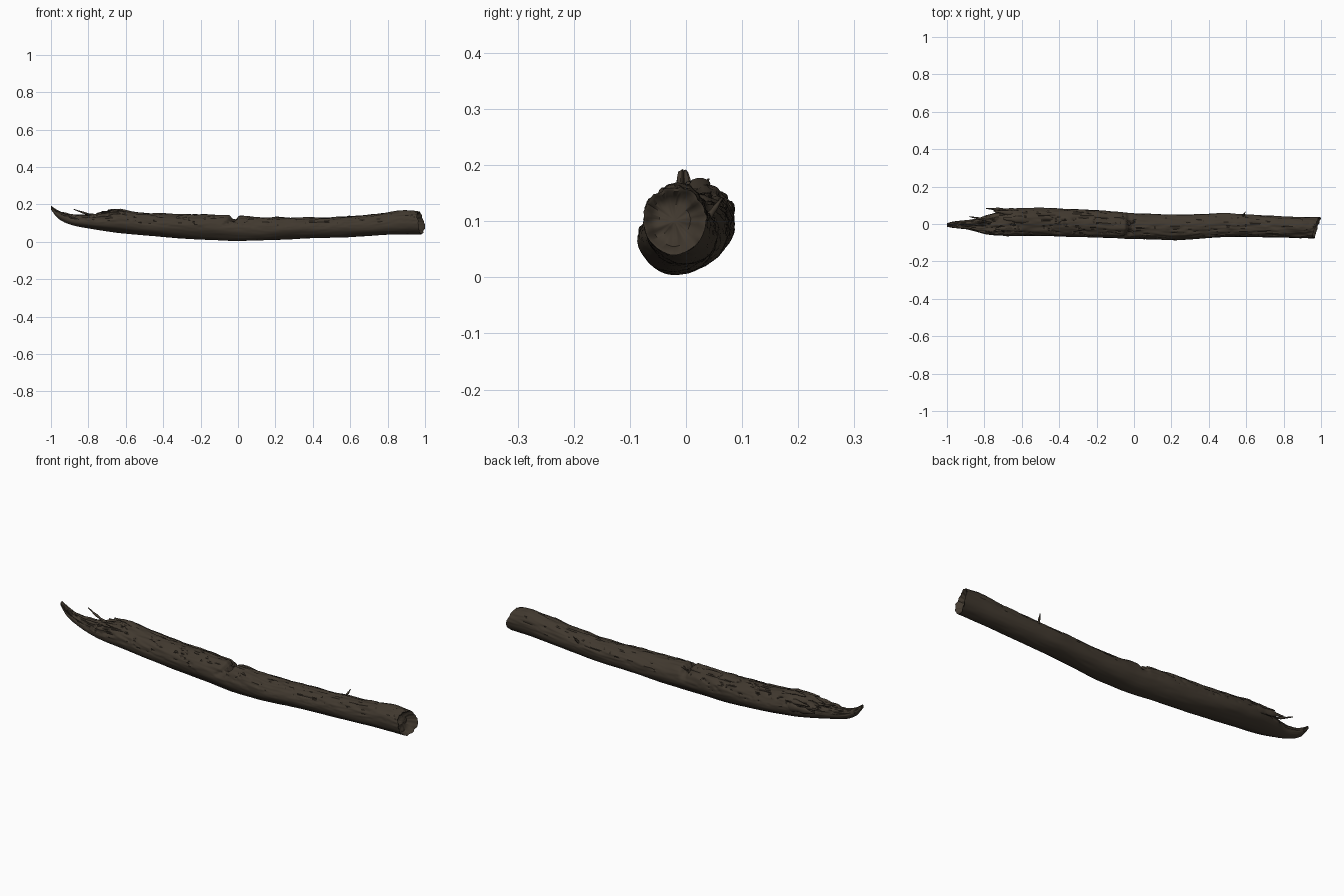
import bpy
import bmesh
import math
from mathutils import Vector, noise

default_cube = bpy.data.objects.get("Cube")
if default_cube:
    bpy.data.objects.remove(default_cube, do_unlink=True)


def make_material(name, colour):
    material = bpy.data.materials.new(name)
    material.use_nodes = True
    material.diffuse_color = colour
    material.node_tree.nodes["Principled BSDF"].inputs["Base Color"].default_value = colour
    return material


bark = make_material("dark brown bark", (0.052, 0.040, 0.028, 1))
crevice = make_material("shadowy crevice brown", (0.028, 0.021, 0.015, 1))

# Trunk stations: x, front y, back y, underside z, top z
STATIONS = [
    (-1.0, -.015, .005, .172, .192),
    (-.96, -.022, .015, .118, .165),
    (-.9, -.026, .02, .092, .145),
    (-.85, -.04, .025, .08, .145),
    (-.78, -.057, .05, .068, .148),
    (-.7, -.064, .074, .056, .162),
    (-.64, -.066, .085, .048, .172),
    (-.5, -.066, .087, .033, .154),
    (-.2, -.07, .075, .012, .147),
    (0, -.08, .054, .004, .14),
    (.2, -.086, .05, .01, .127),
    (.5, -.07, .058, .022, .132),
    (.7, -.071, .046, .032, .144),
    (.9, -.076, .036, .04, .168),
    (1.0, -.076, .036, .042, .16),
]
RINGS = 420
SIDES = 72


def linear_section(x):
    x = max(-1, min(1, x))
    for a, b in zip(STATIONS, STATIONS[1:]):
        if x <= b[0]:
            t = (x - a[0]) / (b[0] - a[0])
            return [p + (q - p) * t for p, q in zip(a[1:], b[1:])]


def section(x):
    """Softened section, sharpening towards the broken tip."""
    reach = min(.03, (x + 1) * .5)
    samples = [linear_section(x + reach * k) for k in (-1, -.5, 0, .5, 1)]
    return [sum(values) / len(samples) for values in zip(*samples)]


def ramp(value, low, high):
    t = max(0, min(1, (value - low) / (high - low)))
    return t * t * (3 - 2 * t)


def trunk_point(x, angle):
    """Surface point and crack depth at one place on the log."""
    front, back, low, high = section(x)
    cy, cz = (front + back) / 2, (low + high) / 2
    ry, rz = (back - front) / 2, (high - low) / 2
    c, s = math.cos(angle), math.sin(angle)
    size = min(1, rz / .05)
    place = Vector((x * 4, c * 1.5, s * 1.5))
    upper = ramp(s, -.35, .6)
    torn = ramp(-x, .55, .72)
    # Broad lumps and fine grain stretched along the log
    swell = .004 * noise.noise(place)
    grain = .004 * noise.noise(Vector((x * 12, c * 6, s * 6))) * (.25 + upper)
    grain += .012 * noise.noise(Vector((x * 22, c * 4, s * 4))) * torn * upper
    # Long wandering cracks, mostly on the weathered upper side
    ridge = abs(noise.noise(Vector((x * 5 + 7, c * 3, s * 3))))
    crack = (1 - ramp(ridge, 0, .09)) * upper * (.45 + .55 * ramp(-x, -.2, .3))
    # Split across the top near the middle, slanting down the front
    line = -.02 + .06 * min(0, c) * (1 - s) + .008 * noise.noise(Vector((c * 9, s * 9, 0)))
    split = (1 - ramp(abs(x - line), .004, .03)) * ramp(s, -.1, .95)
    offset = (swell + grain - .007 * crack) * size - .022 * split
    return Vector((x, cy + (ry + offset) * c, cz + (rz + offset) * s)), max(crack, split)


def finish(bm, name):
    bmesh.ops.recalc_face_normals(bm, faces=bm.faces)
    mesh = bpy.data.meshes.new(name)
    bm.to_mesh(mesh)
    bm.free()
    obj = bpy.data.objects.new(name, mesh)
    bpy.context.collection.objects.link(obj)
    mesh.materials.append(bark)
    mesh.materials.append(crevice)
    bpy.ops.object.select_all(action="DESELECT")
    obj.select_set(True)
    bpy.context.view_layer.objects.active = obj
    bpy.ops.object.shade_smooth_by_angle(angle=math.radians(50))
    return obj


def bridge(bm, first, second):
    n = len(first)
    return [bm.faces.new((first[i], first[(i + 1) % n], second[(i + 1) % n], second[i]))
            for i in range(n)]


def build_trunk():
    bm = bmesh.new()
    previous = None
    for i in range(RINGS + 1):
        x = -1 + 2 * i / RINGS
        ring, depths = [], []
        for j in range(SIDES):
            point, depth = trunk_point(x, math.tau * j / SIDES)
            # Slanted, ragged sawn-off end
            cut = .035 * (.036 - point.y) / .11 + .015 * ramp(point.z, .08, .16)
            cut += .012 * noise.noise(Vector((0, point.y * 45, point.z * 45)))
            point.x -= max(0, cut) * ramp(x, .88, 1)
            ring.append(bm.verts.new(point))
            depths.append(depth)
        if previous:
            for face, depth in zip(bridge(bm, previous, ring), depths):
                face.material_index = int(depth > .8)
        else:
            bm.faces.new(ring)
        previous = ring
    # Rough hollow in the broken end
    rim = [v.co.copy() for v in previous]
    centre = sum(rim, Vector()) / SIDES
    for scale, depth in ((.9, .004), (.75, .022), (.5, .03), (.25, .026), (.08, .024)):
        ring = []
        for co in rim:
            point = centre.lerp(co, scale)
            rough = noise.noise(Vector((3, point.y * 50, point.z * 50)))
            point.x -= depth + .012 * rough * (1 - scale * .5)
            ring.append(bm.verts.new(point))
        bridge(bm, previous, ring)
        previous = ring
    bm.faces.new(previous)
    return finish(bm, "log_trunk")


def build_splinter(name, start, end, width, thickness, bend=0.0):
    """Tapered sliver of wood with an uneven outline."""
    bm = bmesh.new()
    start, end = Vector(start), Vector(end)
    axis = (end - start).normalized()
    helper = Vector((0, 1, 0)) if abs(axis.y) < .8 else Vector((1, 0, 0))
    up = axis.cross(helper).normalized()
    side = up.cross(axis)
    previous = None
    for i in range(9):
        t = i / 8
        wobble = 1 + .5 * noise.noise(start * 30 + Vector((t * 5, 0, 0)))
        taper = (1 - .8 * t ** 1.5) * wobble
        middle = start.lerp(end, t) + Vector((0, 0, bend * math.sin(math.pi * t)))
        ring = []
        for j in range(10):
            a = math.tau * j / 10
            ring.append(bm.verts.new(middle + side * math.cos(a) * width * taper
                                     + up * math.sin(a) * thickness * taper))
        if previous:
            bridge(bm, previous, ring)
        else:
            bm.faces.new(ring)
        previous = ring
    bm.faces.new(previous)
    return finish(bm, name)


build_trunk()

# Torn slivers at the broken left end, and a twig stub on the back
SPLINTERS = [
    ("back_splinter", (-.64, .07, .115), (-.79, .083, .125), .012, .02, 0),
    ("upper_back_splinter", (-.64, .055, .14), (-.75, .07, .145), .016, .012, 0),
    ("thin_splinter", (-.76, .015, .14), (-.88, .04, .175), .009, .008, -.004),
    ("torn_flap", (-.56, .02, .148), (-.7, .03, .168), .024, .012, .01),
    ("front_flap", (-.6, -.02, .145), (-.74, -.025, .158), .02, .01, .004),
    ("tip_splinter", (-.88, -.01, .125), (-.97, .012, .15), .012, .012, 0),
    ("twig_stub", (.58, .035, .1), (.595, .065, .142), .007, .007, 0),
]
for splinter in SPLINTERS:
    build_splinter(*splinter)
